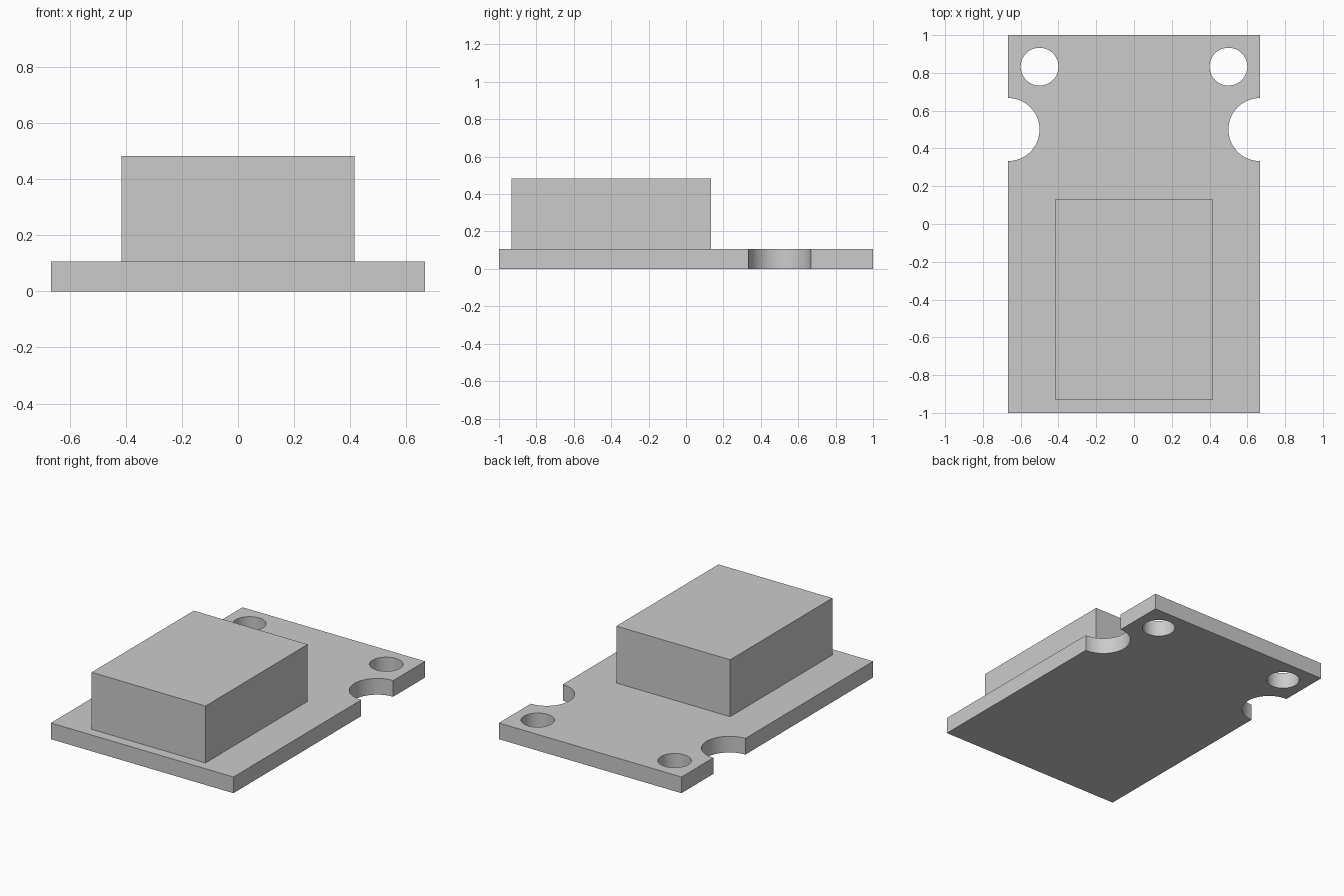
import bpy
import math

cube = bpy.data.objects.get("Cube")
if cube:
    bpy.data.objects.remove(cube, do_unlink=True)

PLATE_TOP = 0.107
HALF_WIDTH = 0.667

# Single plain grey
grey = bpy.data.materials.new("light_grey")
grey.use_nodes = True
colour = (0.6, 0.6, 0.6, 1)
grey.diffuse_color = colour
grey.node_tree.nodes["Principled BSDF"].inputs["Base Color"].default_value = colour


def box(name, low, high):
    centre = [(a + b) / 2 for a, b in zip(low, high)]
    bpy.ops.mesh.primitive_cube_add(size=1, location=centre)
    obj = bpy.context.object
    obj.name = name
    obj.scale = [b - a for a, b in zip(low, high)]
    bpy.ops.object.transform_apply(location=False, rotation=False, scale=True)
    obj.data.materials.append(grey)
    return obj


def drill(target, name, x, y, radius):
    """Cut a vertical round hole through the target."""
    bpy.ops.mesh.primitive_cylinder_add(vertices=64, radius=radius, depth=1,
                                        location=(x, y, 0))
    cutter = bpy.context.object
    cutter.name = name
    cutter.data.materials.append(grey)
    mod = target.modifiers.new(name, "BOOLEAN")
    mod.operation = "DIFFERENCE"
    mod.solver = "EXACT"
    mod.object = cutter
    bpy.context.view_layer.objects.active = target
    bpy.ops.object.modifier_apply(modifier=mod.name)
    bpy.data.objects.remove(cutter, do_unlink=True)


# Base plate with mounting holes and side notches
plate = box("base_plate", (-HALF_WIDTH, -1, 0), (HALF_WIDTH, 1, PLATE_TOP))
for side, label in ((1, "left"), (-1, "right")):
    drill(plate, label + "_mounting_hole", side * 0.5, 0.833, 0.1)
    drill(plate, label + "_side_notch", side * HALF_WIDTH, 0.5, 0.167)

bpy.ops.object.select_all(action="DESELECT")
plate.select_set(True)
bpy.context.view_layer.objects.active = plate
bpy.ops.object.shade_smooth_by_angle(angle=math.radians(30))

# Raised rectangular block on the front part of the plate
box("raised_block", (-0.416, -0.933, PLATE_TOP), (0.416, 0.133, 0.483))
